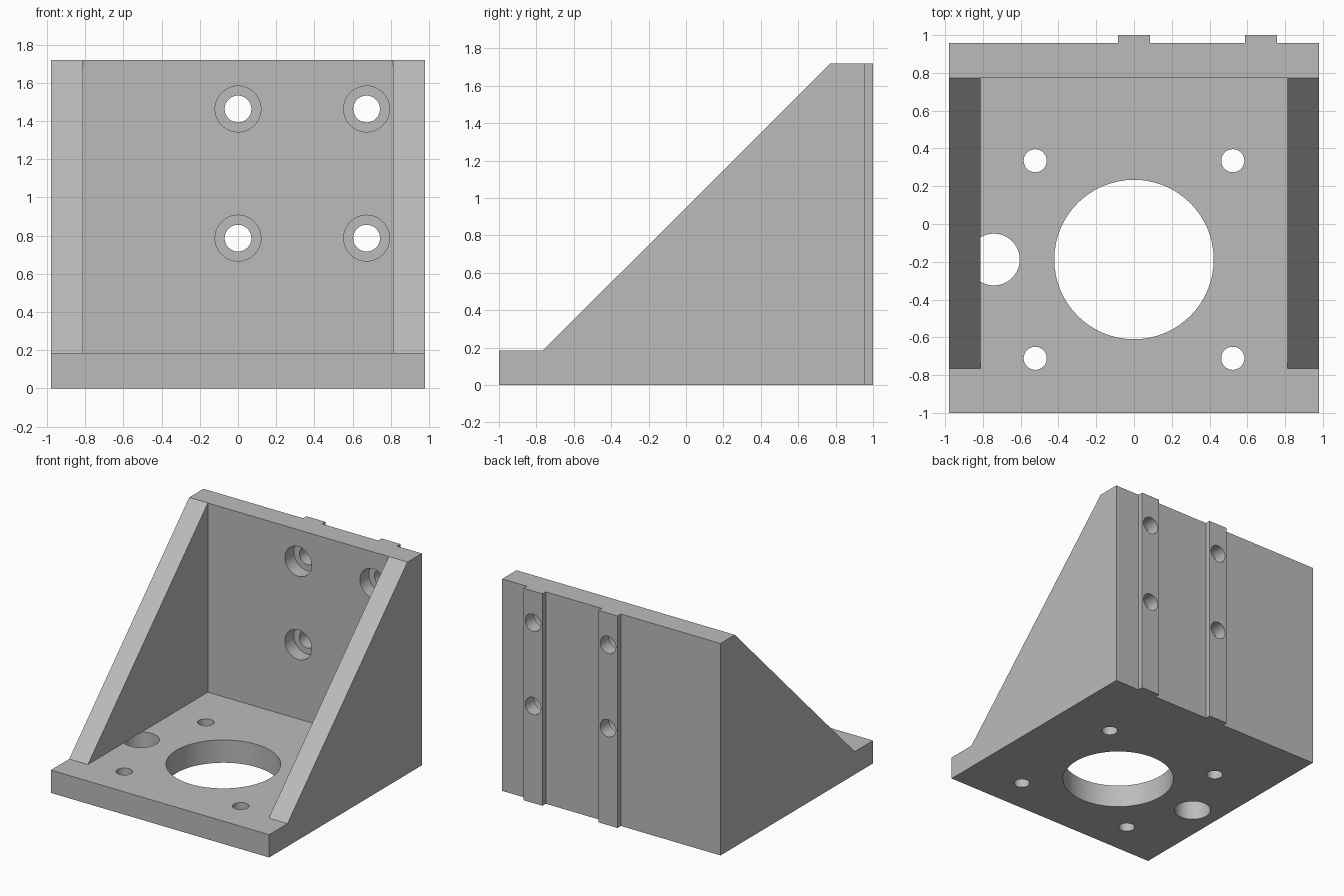
import bpy, bmesh, math
from mathutils import Matrix, Vector

cube = bpy.data.objects.get("Cube")
if cube:
    bpy.data.objects.remove(cube, do_unlink=True)

# Main dimensions
HALF_W, INNER, HEIGHT = 0.98, 0.812, 1.72
FLOOR, FRONT, PLATE_FRONT, PLATE_BACK, RIB_BACK = 0.185, -1.0, 0.773, 0.957, 1.0
RIB_X = (0.0, 0.673)

grey = bpy.data.materials.new("plain grey")
grey.use_nodes = True
colour = (0.5, 0.5, 0.5, 1)
grey.diffuse_color = colour
grey.node_tree.nodes["Principled BSDF"].inputs["Base Color"].default_value = colour


def make_object(name, bm):
    bmesh.ops.recalc_face_normals(bm, faces=bm.faces)
    mesh = bpy.data.meshes.new(name)
    bm.to_mesh(mesh)
    bm.free()
    mesh.materials.append(grey)
    obj = bpy.data.objects.new(name, mesh)
    bpy.context.collection.objects.link(obj)
    return obj


def box(name, low, high):
    low, high = Vector(low), Vector(high)
    bm = bmesh.new()
    bmesh.ops.create_cube(bm, size=1, matrix=Matrix.Translation((low + high) / 2)
                          @ Matrix.Diagonal((*(high - low), 1)))
    return make_object(name, bm)


def cylinder(name, start, end, radius):
    start, end = Vector(start), Vector(end)
    axis = end - start
    turn = axis.to_track_quat('Z', 'Y').to_matrix().to_4x4()
    bm = bmesh.new()
    bmesh.ops.create_cone(bm, cap_ends=True, segments=64, radius1=radius, radius2=radius,
                          depth=axis.length,
                          matrix=Matrix.Translation((start + end) / 2) @ turn)
    return make_object(name, bm)


def combine(target, tool, operation):
    mod = target.modifiers.new("boolean", 'BOOLEAN')
    mod.operation, mod.solver, mod.object = operation, 'EXACT', tool
    bpy.context.view_layer.objects.active = target
    bpy.ops.object.modifier_apply(modifier=mod.name)
    bpy.data.objects.remove(tool, do_unlink=True)


# Side silhouette extruded across the full width
profile = [(FRONT, 0), (PLATE_BACK, 0), (PLATE_BACK, HEIGHT), (PLATE_FRONT, HEIGHT),
           (-0.765, FLOOR), (FRONT, FLOOR)]
bm = bmesh.new()
face = bm.faces.new([bm.verts.new((-HALF_W, y, z)) for y, z in profile])
extruded = bmesh.ops.extrude_face_region(bm, geom=[face])["geom"]
bmesh.ops.translate(bm, vec=(2 * HALF_W, 0, 0),
                    verts=[v for v in extruded if isinstance(v, bmesh.types.BMVert)])
bracket = make_object("angle_bracket", bm)

# Guide ribs down the back
for x in RIB_X:
    rib = box("guide_rib", (x - 0.085, PLATE_BACK - 0.05, 0), (x + 0.085, RIB_BACK, HEIGHT))
    combine(bracket, rib, 'UNION')

# Pocket between the two side gussets
pocket = box("pocket", (-INNER, FRONT - 0.2, FLOOR), (INNER, PLATE_FRONT, HEIGHT + 0.2))
combine(bracket, pocket, 'DIFFERENCE')

# Floor holes: large bore, cable hole running under the gusset, four screw holes
floor_holes = [(0, -0.188, 0.422), (-0.742, -0.188, 0.137)]
floor_holes += [(sx * 0.523, -0.188 + sy * 0.523, 0.061) for sx in (-1, 1) for sy in (-1, 1)]
for x, y, radius in floor_holes:
    hole = cylinder("floor_hole", (x, y, -0.1), (x, y, FLOOR + 0.001), radius)
    combine(bracket, hole, 'DIFFERENCE')

# Counterbored screw holes through the back plate and ribs
for x in RIB_X:
    for z in (0.787, 1.463):
        for radius, end in ((0.12, PLATE_FRONT + 0.115), (0.07, RIB_BACK + 0.1)):
            hole = cylinder("screw_hole", (x, PLATE_FRONT - 0.03, z), (x, end, z), radius)
            combine(bracket, hole, 'DIFFERENCE')

# Smooth bores, sharp edges
bpy.ops.object.select_all(action='DESELECT')
bracket.select_set(True)
bpy.context.view_layer.objects.active = bracket
bpy.ops.object.shade_smooth_by_angle(angle=math.radians(30))
